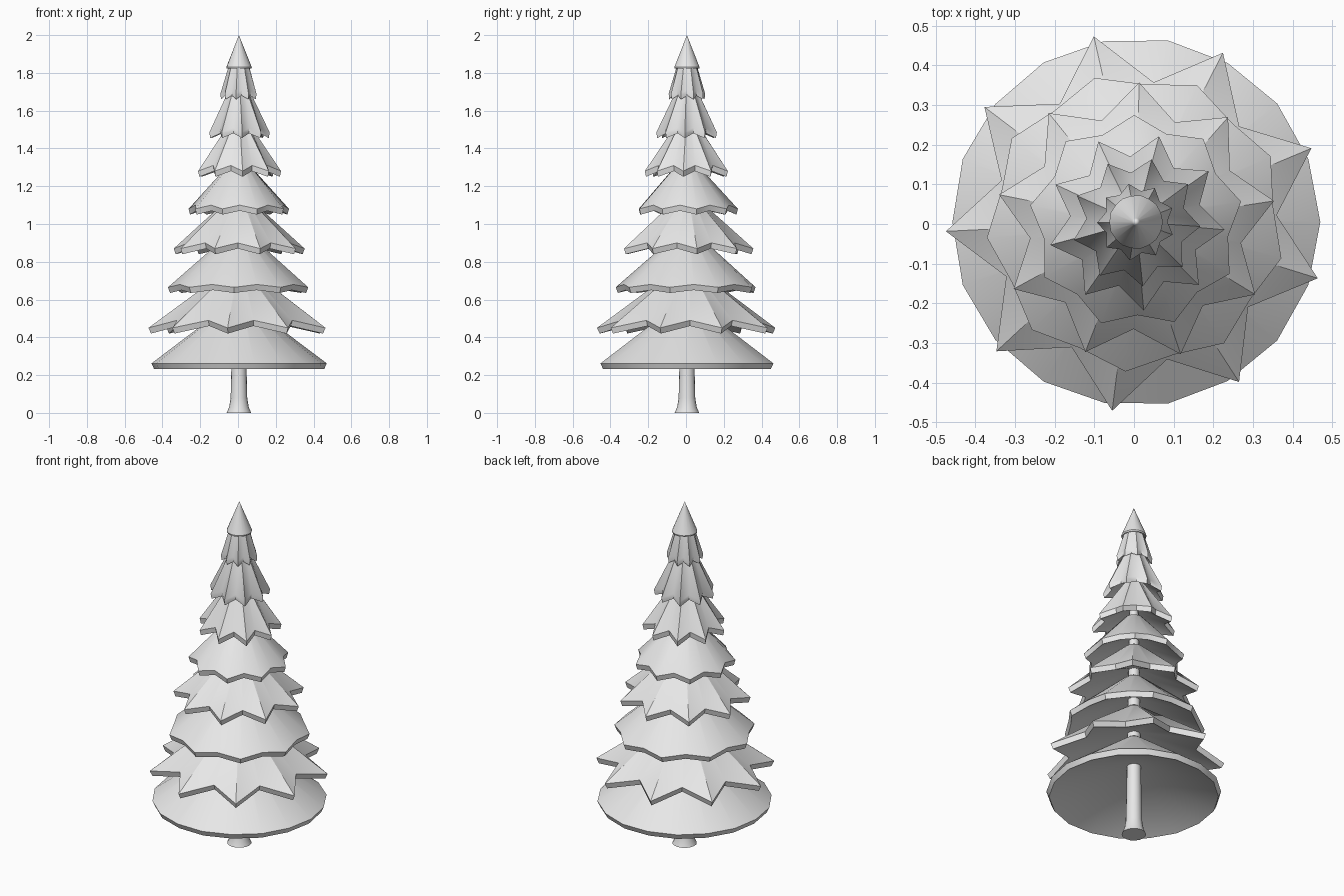
import bpy
import bmesh
from math import cos, sin, pi, radians

cube = bpy.data.objects.get("Cube")
if cube:
    bpy.data.objects.remove(cube, do_unlink=True)

TRUNK_AXIS = (0.005, 0.005, 0)

grey = bpy.data.materials.new("light grey")
grey.use_nodes = True
grey.diffuse_color = (0.8, 0.8, 0.8, 1)
grey.node_tree.nodes["Principled BSDF"].inputs["Base Color"].default_value = (0.8, 0.8, 0.8, 1)


def finish(name, bm):
    bmesh.ops.recalc_face_normals(bm, faces=bm.faces)
    mesh = bpy.data.meshes.new(name)
    bm.to_mesh(mesh)
    bm.free()
    mesh.materials.append(grey)
    obj = bpy.data.objects.new(name, mesh)
    obj.location = TRUNK_AXIS
    bpy.context.collection.objects.link(obj)
    bpy.ops.object.select_all(action='DESELECT')
    obj.select_set(True)
    bpy.context.view_layer.objects.active = obj
    bpy.ops.object.shade_smooth_by_angle(angle=radians(35))


def bridge(bm, a, b):
    n = len(a)
    for i in range(n):
        bm.faces.new((a[i], a[(i + 1) % n], b[(i + 1) % n], b[i]))


def fan(bm, ring, tip):
    for i in range(len(ring)):
        bm.faces.new((ring[i], ring[(i + 1) % len(ring)], tip))


def branch_tier(name, phase, tip, valley, top, apex, hollow, thick=0.03, points=9):
    """Star-edged skirt rising to a round top; tip, valley and top are (radius, height)."""
    bm = bmesh.new()
    upper, lower, crown = [], [], []
    for i in range(points * 2):
        r, z = valley if i % 2 else tip
        a = radians(phase) + i * pi / points
        c, s = cos(a), sin(a)
        upper.append(bm.verts.new((r * c, r * s, z)))
        lower.append(bm.verts.new((0.97 * r * c, 0.97 * r * s, z - thick)))
        crown.append(bm.verts.new((top[0] * c, top[0] * s, top[1])))
    bridge(bm, upper, lower)
    bridge(bm, upper, crown)
    fan(bm, crown, bm.verts.new((0, 0, apex)))
    fan(bm, lower, bm.verts.new((0, 0, hollow)))
    finish(name, bm)


# Tiers from the ground up: phase, tip, valley, top ring, apex, underside apex
tiers = [
    (0, (0.465, 0.262), (0.463, 0.262), (0.05, 0.575), 0.61, 0.43),
    (22.8, (0.48, 0.45), (0.355, 0.49), (0.05, 0.765), 0.80, 0.63),
    (26, (0.378, 0.665), (0.348, 0.68), (0.05, 0.95), 0.98, 0.84),
    (8.7, (0.352, 0.87), (0.27, 0.9), (0.05, 1.14), 1.17, 1.02),
    (11, (0.27, 1.08), (0.235, 1.1), (0.05, 1.32), 1.35, 1.2),
    (35, (0.224, 1.28), (0.166, 1.31), (0.055, 1.53), 1.56, 1.38),
    (36, (0.163, 1.485), (0.125, 1.51), (0.05, 1.72), 1.75, 1.58),
    (21, (0.098, 1.69), (0.079, 1.71), (0.05, 1.85), 1.87, 1.75),
]
for number, tier in enumerate(tiers, 1):
    branch_tier(f"branch_tier_{number}", *tier)

# Pointed crown
branch_tier("crown", 0, (0.068, 1.83), (0.067, 1.83), (0.01, 1.975), 2.0, 1.84, thick=0.008)

# Trunk, flared at the foot and tapering up through the tiers
bm = bmesh.new()
previous = None
for r, z in ((0.065, 0), (0.052, 0.03), (0.044, 0.08), (0.04, 0.25), (0.03, 1.0), (0.015, 1.8)):
    ring = [bm.verts.new((r * cos(i * pi / 8), r * sin(i * pi / 8), z)) for i in range(16)]
    if previous:
        bridge(bm, previous, ring)
    else:
        bm.faces.new(ring)
    previous = ring
bm.faces.new(previous)
finish("trunk", bm)
